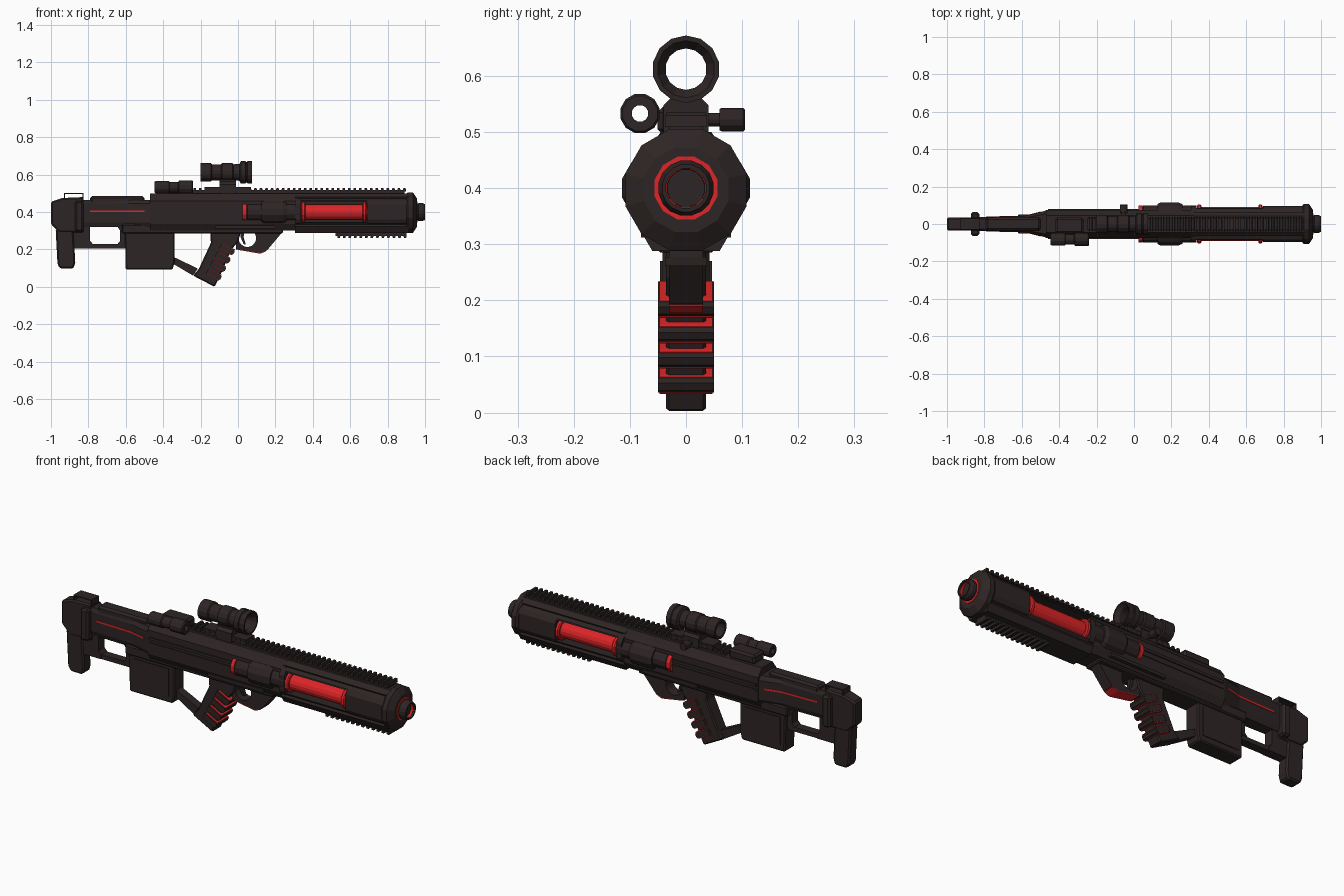
import bpy, math
from mathutils import Vector

if "Cube" in bpy.data.objects:
    bpy.data.objects.remove(bpy.data.objects["Cube"])


def material(name, rgb):
    m = bpy.data.materials.new(name)
    m.diffuse_color = (*rgb, 1)
    m.use_nodes = True
    m.node_tree.nodes["Principled BSDF"].inputs["Base Color"].default_value = m.diffuse_color
    return m


DARK = material("dark gunmetal", (0.027, 0.0185, 0.018))
RED = material("glowing red", (0.72, 0.018, 0.02))


def make(name, verts, faces, mat):
    me = bpy.data.meshes.new(name)
    me.from_pydata(verts, [], faces)
    me.materials.append(mat)
    ob = bpy.data.objects.new(name, me)
    bpy.context.collection.objects.link(ob)
    import bmesh
    bm = bmesh.new()
    bm.from_mesh(me)
    bmesh.ops.recalc_face_normals(bm, faces=bm.faces)
    bm.to_mesh(me)
    bm.free()
    return ob


def bevel(ob, width):
    mod = ob.modifiers.new("bevel", 'BEVEL')
    mod.width, mod.segments, mod.limit_method = width, 1, 'ANGLE'
    return ob


def rings(name, loops, mat, closed=False):
    """Skin a list of equal vertex loops, capped or closed into a torus."""
    n, k = len(loops[0]), len(loops)
    verts = [v for loop in loops for v in loop]
    faces = [(a * n + i, a * n + (i + 1) % n, b * n + (i + 1) % n, b * n + i)
             for a in range(k if closed else k - 1) for b in [(a + 1) % k] for i in range(n)]
    if not closed:
        faces += [tuple(range(n)), tuple(range((k - 1) * n, k * n))]
    return make(name, verts, faces, mat)


def prism(name, pts, hw, mat=DARK, cy=0):
    """Side outline (x, z) extruded across y."""
    return rings(name, [[(x, cy + s * hw, z) for x, z in pts] for s in (-1, 1)], mat)


def box(name, x0, x1, z0, z1, hw, mat=DARK, cy=0):
    return prism(name, [(x0, z0), (x1, z0), (x1, z1), (x0, z1)], hw, mat, cy)


def loft(name, sections, mat=DARK):
    """Mirrored half cross-sections (y, z) placed along x."""
    return rings(name, [[(x, y, z) for y, z in h] + [(x, -y, z) for y, z in reversed(h)]
                        for x, h in sections], mat)


def lathe(name, prof, cy, cz, n=12, mat=DARK, closed=False):
    """(x, radius) profile turned around an axis along x."""
    ang = [math.tau * (i + 0.5) / n for i in range(n)]
    return rings(name, [[(x, cy + r * math.cos(a), cz + r * math.sin(a)) for a in ang]
                        for x, r in prof], mat, closed)


# Receiver
rec = [(.045, .5), (.062, .476), (.075, .46), (.075, .335), (.055, .3)]
loft("receiver", [(-.47, rec), (.32, rec)])
bevel(box("lower_receiver", -.62, .24, .285, .335, .052), .006)
box("receiver_ledge", -.12, .2, .312, .328, .08)
for s, side in ((-1, "near"), (1, "far")):
    box(f"slide_rib_{side}", -.46, .03, .412, .426, .004, DARK, s * .077)
    box(f"slide_rib_low_{side}", -.46, .03, .385, .398, .003, DARK, s * .076)

# Stock
def stock_half(w):
    return [(w * .75, .465), (w, .445), (w, .345), (w * .75, .32)]

loft("stock_beam", [(-.96, stock_half(.033)), (-.585, stock_half(.043)), (-.47, stock_half(.072))])
loft("stock_red_line", [(x, [(w, .409), (w, .4)]) for x, w in
                        ((-.79, .0395), (-.585, .045), (-.5, .0665))], RED)
bevel(box("cheek_rest", -.79, -.5, .44, .485, .035), .01)
bevel(prism("butt_block", [(-1, .455), (-.94, .475), (-.825, .48), (-.825, .29),
                           (-.955, .29), (-1, .335)], .035), .008)
bevel(prism("butt_pad", [(-.975, .31), (-.965, .12), (-.95, .097), (-.88, .097),
                         (-.87, .13), (-.88, .31)], .032), .008)
bevel(box("butt_strap", -.872, -.826, .295, .46, .063), .01)
box("sling_loop_top", -.93, -.826, .497, .503, .03)
for x in (-.93, -.831):
    box("sling_loop_post", x, x + .005, .47, .5, .03)
prism("stock_rear_pillar", [(-.88, .205), (-.775, .205), (-.775, .228), (-.79, .245),
                            (-.79, .33), (-.88, .33)], .025)
box("stock_lower_bar", -.8, -.59, .205, .228, .022)
prism("stock_front_pillar", [(-.645, .228), (-.59, .228), (-.59, .33), (-.65, .33),
                             (-.63, .3), (-.63, .245)], .025)

# Magazine
bevel(prism("magazine", [(-.605, .31), (-.6, .092), (-.35, .092), (-.34, .13), (-.34, .31)], .042), .006)
box("magazine_panel", -.575, -.37, .125, .27, .046)

# Grip with finger ridges
bevel(prism("grip", [(-.15, .31), (.02, .31), (0, .24), (-.035, .2), (-.1, .05), (-.125, 0),
                     (-.24, .06), (-.21, .095), (-.145, .235)], .036), .006)
prism("grip_strap", [(-.345, .16), (-.215, .098), (-.24, .06), (-.345, .122)], .022)
top, bot = Vector((-.032, .188)), Vector((-.103, .052))
along = (bot - top).normalized()
out = Vector((-along.y, along.x))

def slab(name, c, h, d0, d1, hw, mat=DARK):
    prism(name, [tuple(c + along * a + out * b) for a, b in
                 ((-h, d0), (-h, d1 - .006), (-h * .5, d1), (h * .5, d1), (h, d1 - .006), (h, d0))], hw, mat)

for i in range(4):
    c = top.lerp(bot, i / 3)
    slab("finger_ridge", c, .0145, -.07, .013, .05)
    for e in (-1, 1):
        slab("ridge_red_edge", c + along * e * .016, .002, -.066, .009, .047, RED)

# Trigger and guard
arc = [(.05 + .047 * math.cos(math.radians(a)), .26 + .047 * math.sin(math.radians(a)))
       for a in range(60, -241, -20)]
prism("trigger_guard", [(-.01, .32), (-.01, .2), (.12, .178), (.155, .195), (.235, .29),
                        (.235, .32), (arc[0][0], .32)] + arc + [(arc[-1][0], .32)], .03)
prism("guard_red_line", [(0, .1975), (.12, .177), (.15, .19), (.15, .194), (.12, .181), (0, .201)], .0305, RED)
prism("trigger", [(.015, .31), (.035, .31), (.03, .265), (.042, .225), (.03, .228), (.014, .265)], .01)

# Handguard with side windows
hg = [(.042, .5), (.064, .48), (.06, .472), (.082, .462), (.096, .44), (.096, .4), (.096, .36),
      (.084, .338), (.074, .334), (.08, .322), (.06, .288)]
win = hg[:4] + [(.085, .456), (.03, .456), (.03, .346), (.085, .346)] + hg[8:]
loft("handguard_rear", [(.305, hg), (.335, hg)])
loft("handguard_window", [(.335, win), (.69, win)])
loft("handguard_front", [(.69, hg), (.915, hg)])
lathe("front_cap", [(.9, .104), (.91, .112), (.935, .112), (.957, .078)], 0, .397)
lathe("front_cap_red_ring", [(.956, .058), (.959, .058)], 0, .4, 12, RED)

# Muzzle
lathe("muzzle", [(.94, .046), (.962, .046), (.966, .05), (.985, .05), (1, .043),
                 (1, .036), (.97, .036), (.94, .03)], 0, .4, 16, DARK, True)
lathe("muzzle_core", [(.93, .034), (.978, .034)], 0, .4, 16)
lathe("muzzle_red_ring", [(.965, .0365), (.99, .0365), (.99, .0345), (.965, .0345)], 0, .4, 16, RED, True)

# Side tubes: dark rear tube, collar and red energy cell on each side
for s, side in ((-1, "near"), (1, "far")):
    y = s * .05
    lathe(f"side_tube_{side}", [(.045, .046), (.05, .05), (.335, .05)], y, .4)
    lathe(f"side_tube_red_end_{side}", [(.025, .05), (.045, .051)], y, .4, 12, RED)
    lathe(f"side_collar_{side}", [(.125, .058), (.14, .066), (.24, .066), (.258, .058)], y, .4)
    lathe(f"energy_cell_{side}", [(.34, .041), (.69, .041)], y, .4, 16, RED)
    for x in (.338, .665):
        lathe(f"energy_ring_{side}", [(x, .05), (x + .005, .056), (x + .017, .056), (x + .022, .05)],
              y, .4, 12, RED)

# Toothed rails
box("top_rail", -.25, .89, .495, .517, .03)
box("bottom_rail", .52, .9, .272, .292, .03)

def teeth(name, x0, count, z0, z1):
    ob = prism(name, [(x0, z0), (x0 + .018, z0), (x0 + .015, z1), (x0 + .003, z1)], .037)
    mod = ob.modifiers.new("repeat", 'ARRAY')
    mod.count = count
    mod.use_relative_offset, mod.use_constant_offset = False, True
    mod.constant_offset_displace = (.0295, 0, 0)

teeth("top_rail_teeth", -.24, 39, .51, .529)
teeth("bottom_rail_teeth", .53, 13, .277, .261)

# Scope, hollow
lathe("scope", [(-.2, .05), (-.145, .05), (-.14, .043), (-.09, .043), (-.085, .049), (-.03, .049),
                (-.025, .043), (.008, .045), (.015, .06), (.04, .06), (.043, .055), (.048, .055),
                (.051, .06), (.075, .06), (.075, .051), (.055, .037), (-.2, .037)],
      0, .612, 14, DARK, True)
loft("scope_mount", [(x, [(.028, .574), (.026, .562), (.04, .548), (.04, .5)]) for x in (-.1, -.01)])
for sx, w in ((-.18, .035), (-.03, .035)):
    box("scope_base_step", sx, sx + .1, .51, .535, w)

# Side knob of the scope mount, turned across y
def knob(name, prof):
    rings(name, [[(-.055 + r * math.cos(i * math.tau / 12), y, .522 + r * math.sin(i * math.tau / 12))
                  for i in range(12)] for y, r in prof], DARK)

knob("mount_knob", [(.035, .012), (.06, .012), (.06, .019), (.064, .021), (.102, .021), (.105, .018)])

# Small side tube sight, hollow
lathe("side_sight", [(-.446, .03), (-.44, .034), (-.37, .034), (-.365, .029), (-.32, .029), (-.315, .036),
                     (-.245, .036), (-.24, .032), (-.24, .015), (-.446, .015)], -.082, .533, 12, DARK, True)
bevel(box("side_sight_mount", -.42, -.27, .495, .545, .043, DARK, -.008), .01)
